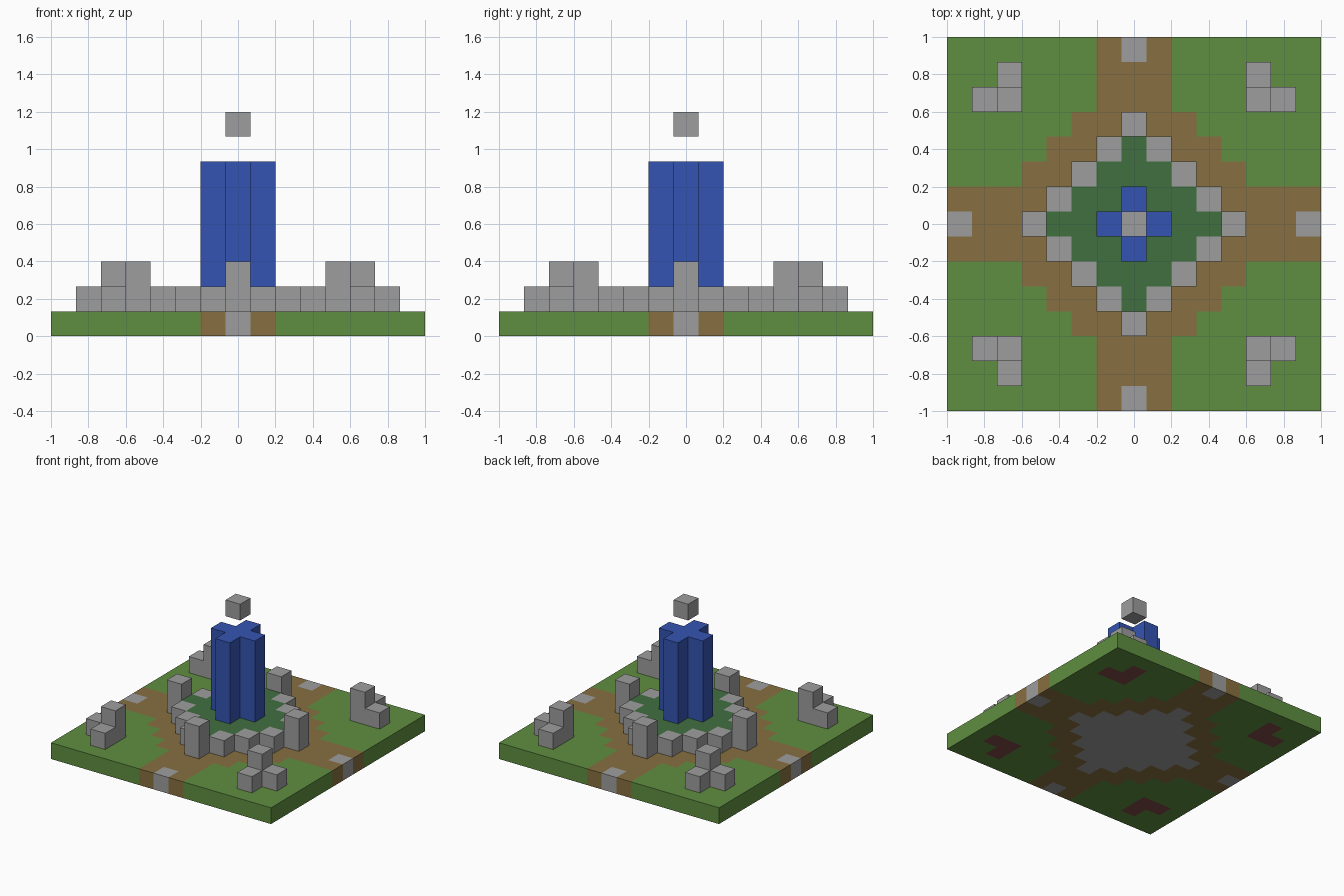
import bpy
import bmesh
from mathutils import Vector

if "Cube" in bpy.data.objects:
    bpy.data.objects.remove(bpy.data.objects["Cube"], do_unlink=True)

HALF = 7                      # blocks from the centre to the edge
SIZE = 2 / (2 * HALF + 1)     # width of one block


def make_material(name, rgb):
    """Flat material from display colour values of 0 to 255."""
    linear = [((c / 255 + 0.055) / 1.055) ** 2.4 for c in rgb]
    mat = bpy.data.materials.new(name)
    mat.use_nodes = True
    mat.diffuse_color = (*linear, 1)
    bsdf = next(n for n in mat.node_tree.nodes if n.type == 'BSDF_PRINCIPLED')
    bsdf.inputs["Base Color"].default_value = (*linear, 1)
    return mat


GRASS = make_material("grass green", (96, 143, 65))
PATH = make_material("path brown", (135, 112, 65))
STONE = make_material("stone grey", (158, 158, 158))
MOSS = make_material("dark green", (65, 112, 65))
BLUE = make_material("tower blue", (52, 84, 178))
CLAY = make_material("reddish brown", (128, 76, 70))

parts = {}        # part name -> {cell: material}
occupied = set()  # every filled cell


def fill(part, x, y, layers, mat):
    for z in layers:
        parts.setdefault(part, {})[(x, y, z)] = mat
        occupied.add((x, y, z))


def base_colour(x, y):
    ring = abs(x) + abs(y)
    near, far = sorted((abs(x), abs(y)))
    if ring <= 4 or (near == 0 and far == HALF):
        return STONE
    if ring <= 6 or near <= 1:
        return PATH
    if near >= 5 and ring <= 11:
        return CLAY
    return GRASS


# Ground slab, raised garden, stone ring with four posts, and tower
for x in range(-HALF, HALF + 1):
    for y in range(-HALF, HALF + 1):
        ring = abs(x) + abs(y)
        fill("ground_slab", x, y, [0], base_colour(x, y))
        if ring <= 3:
            fill("raised_garden", x, y, [1], MOSS)
        if ring == 4:
            fill("stone_ring", x, y, [1, 2] if x * y == 0 else [1], STONE)
        if ring <= 1:
            fill("tower", x, y, range(2, 7), BLUE)

# Stone ruins in the four corners
for sx, side in ((1, "left"), (-1, "right")):
    for sy, end in ((1, "back"), (-1, "front")):
        name = f"{end}_{side}_ruin"
        fill(name, 5 * sx, 5 * sy, [1, 2], STONE)
        fill(name, 6 * sx, 5 * sy, [1], STONE)
        fill(name, 5 * sx, 6 * sy, [1], STONE)

# Floating block above the tower
fill("floating_block", 0, 0, [8], STONE)


def build(name, cells):
    """Mesh of the exposed block faces of one part."""
    bm = bmesh.new()
    mats = list(dict.fromkeys(cells.values()))
    for cell, mat in cells.items():
        centre = Vector(cell) + Vector((0, 0, 0.5))
        for axis in range(3):
            for sign in (-1, 1):
                n = Vector((0, 0, 0))
                n[axis] = sign
                if tuple(int(c) for c in Vector(cell) + n) in occupied:
                    continue
                u = Vector((0, 0, 0))
                u[(axis + 1) % 3] = 0.5
                v = n.cross(u)
                corners = (-u - v, u - v, u + v, v - u)
                face = bm.faces.new([bm.verts.new((centre + n / 2 + c) * SIZE)
                                     for c in corners])
                face.material_index = mats.index(mat)
    bmesh.ops.remove_doubles(bm, verts=bm.verts, dist=0.001)
    # Merge neighbouring flat faces of one colour
    bmesh.ops.dissolve_limit(bm, angle_limit=0.01, verts=bm.verts,
                             edges=bm.edges, delimit={'MATERIAL'})
    mesh = bpy.data.meshes.new(name)
    bm.to_mesh(mesh)
    bm.free()
    for mat in mats:
        mesh.materials.append(mat)
    bpy.context.collection.objects.link(bpy.data.objects.new(name, mesh))


for part_name, part_cells in parts.items():
    build(part_name, part_cells)
